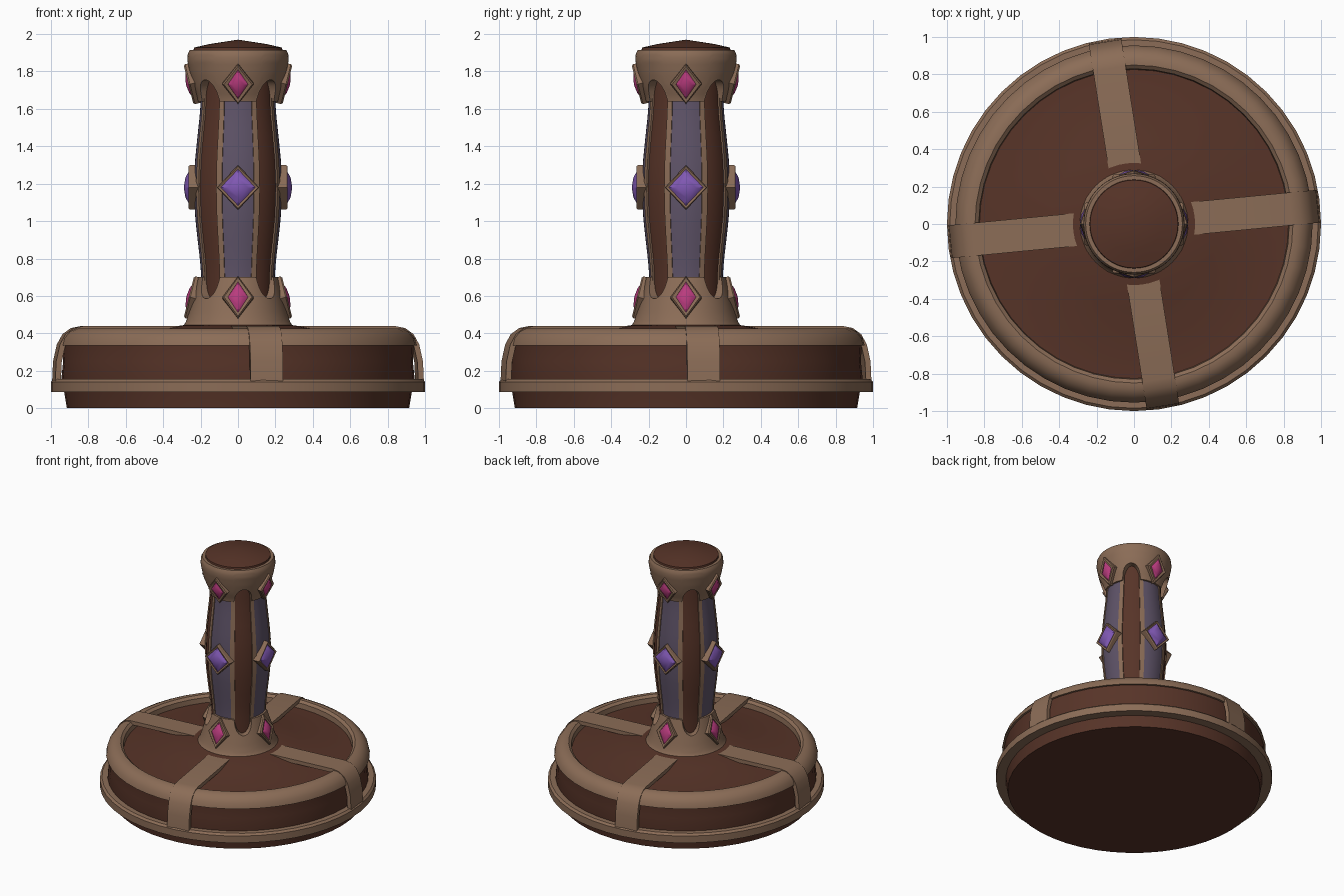
import bpy, bmesh, math
from mathutils import Matrix
from math import sin, cos, radians, pi

if "Cube" in bpy.data.objects:
    bpy.data.objects.remove(bpy.data.objects["Cube"])


def material(name, rgb):
    m = bpy.data.materials.new(name)
    m.diffuse_color = (*rgb, 1)
    m.use_nodes = True
    m.node_tree.nodes["Principled BSDF"].inputs["Base Color"].default_value = m.diffuse_color
    return m


BROWN = material("dark brown wood", (0.095, 0.034, 0.021))
TAN = material("tan bronze", (0.26, 0.152, 0.095))
SLATE = material("slate purple panel", (0.115, 0.088, 0.14))
VIOLET = material("violet gem", (0.22, 0.10, 0.46))
PINK = material("pink gem", (0.49, 0.045, 0.21))


def finish(name, bm, mat, angle=40):
    bmesh.ops.remove_doubles(bm, verts=bm.verts, dist=1e-5)
    bmesh.ops.recalc_face_normals(bm, faces=bm.faces)
    me = bpy.data.meshes.new(name)
    bm.to_mesh(me)
    bm.free()
    me.materials.append(mat)
    ob = bpy.data.objects.new(name, me)
    bpy.context.collection.objects.link(ob)
    bpy.ops.object.select_all(action='DESELECT')
    ob.select_set(True)
    bpy.context.view_layer.objects.active = ob
    if angle:
        bpy.ops.object.shade_smooth_by_angle(angle=radians(angle))
    return ob


def grid(bm, rows, wrap_u=False, wrap_v=False):
    vs = [[bm.verts.new(p) for p in row] for row in rows]
    n, m = len(vs), len(vs[0])
    for i in range(n if wrap_u else n - 1):
        for j in range(m if wrap_v else m - 1):
            a, b = vs[i], vs[(i + 1) % n]
            k = (j + 1) % m
            bm.faces.new((a[j], b[j], b[k], a[k]))
    return vs


def lathe(name, prof, mat, closed=False, n=48):
    bm = bmesh.new()
    rows = [[(r * cos(2 * pi * i / n), r * sin(2 * pi * i / n), z) for r, z in prof]
            for i in range(n)]
    grid(bm, rows, True, closed)
    bmesh.ops.dissolve_degenerate(bm, dist=1e-6, edges=bm.edges)
    return finish(name, bm, mat)


def interp(table, z):
    for (z0, r0), (z1, r1) in zip(table, table[1:]):
        if z <= z1:
            t = max(0, (z - z0) / (z1 - z0))
            return r0 + (r1 - r0) * t
    return table[-1][1]


def shell(name, mat, a0, a1, na, lo, hi, rad, depth, nz=14):
    """Curved plate between two angles; edges are turned inward by depth."""
    bm = bmesh.new()
    rows = []
    full = a1 - a0 >= 360
    for i in range(na if full else na + 1):
        a = a0 + (a1 - a0) * i / na
        zs = [lo(a) + (hi(a) - lo(a)) * j / nz for j in range(nz + 1)]
        pts = [(rad(z), z) for z in zs]
        pts = [(pts[0][0] - depth, zs[0])] + pts + [(pts[-1][0] - depth, zs[-1])]
        t = radians(a - 90)
        rows.append([(r * cos(t), r * sin(t), z) for r, z in pts])
    if not full:
        for src, at in ((rows[0], 0), (rows[-1], len(rows))):
            inner = []
            for x, y, z in src:
                r = math.hypot(x, y)
                f = min(1, (rad(z) - depth) / r)
                inner.append((x * f, y * f, z))
            rows.insert(at if at == 0 else len(rows), inner)
    grid(bm, rows, full)
    return finish(name, bm, mat)


def place(bm, k, r, z, tilt):
    bm.transform(Matrix.Rotation(k * pi / 2, 4, 'Z') @ Matrix.Translation((0, -r, z))
                 @ Matrix.Rotation(pi / 2 - radians(tilt), 4, 'X'))


def rhombus(w, h, d):
    return [(w, 0, d), (0, h, d), (-w, 0, d), (0, -h, d)]


def jewel(name, k, r, z, tilt, w, h, frame, depth, mat):
    # gem: bevelled diamond with a shallow point
    bm = bmesh.new()
    grid(bm, [rhombus(w, h, -0.02), rhombus(w, h, 0.012),
              rhombus(w * .55, h * .55, depth * .8), rhombus(0, 0, depth)], wrap_v=True)
    place(bm, k, r, z, tilt)
    finish(name + "_gem", bm, mat, 35)
    # raised diamond frame
    bm = bmesh.new()
    f = 1 + frame / w
    g = 1 + frame / h
    grid(bm, [rhombus(w * f, h * g, -0.05), rhombus(w * f, h * g, 0.012),
              rhombus(w * (f * .7 + .3), h * (g * .7 + .3), 0.02),
              rhombus(w, h, 0.016), rhombus(w, h, -0.05)], wrap_v=True)
    place(bm, k, r, z, tilt)
    finish(name + "_frame", bm, TAN, 25)


# Base: drum with a coned top, lower rim and rounded shoulder ring
lathe("base_drum", [(0, 0), (.915, 0), (.93, .09), (.945, .15), (.935, .25), (.94, .345), (.87, .37),
                    (.83, .37), (.65, .385), (.45, .415), (.3, .443), (0, .45)], BROWN)
lathe("base_rim", [(.91, .085), (1.0, .085), (1.0, .14), (.985, .155), (.91, .155)], TAN, True)
lathe("shoulder_ring", [(.92, .335), (.955, .335), (.945, .375), (.915, .41), (.88, .427),
                        (.85, .427), (.83, .41), (.825, .36)], TAN, True)

# Straps bent over the drum, each turned slightly off axis
PATH = [(.27, .438), (.84, .438), (.89, .428), (.935, .395), (.965, .34), (.985, .25), (.992, .10)]
for k, ang in enumerate((5.5, 99, 185.5, 279)):
    bm = bmesh.new()
    rows = []
    for i, (r, z) in enumerate(PATH):
        p, q = PATH[max(i - 1, 0)], PATH[min(i + 1, len(PATH) - 1)]
        L = math.hypot(q[0] - p[0], q[1] - p[1])
        nx, nz = (q[1] - p[1]) / L * .03, -(q[0] - p[0]) / L * .03
        w = .088
        rows.append([(r, -w, z), (r, w, z), (r + nx, w, z + nz), (r + nx, -w, z + nz)])
    vs = grid(bm, rows, wrap_v=True)
    bm.faces.new(vs[0])
    bm.faces.new(vs[-1])
    bm.transform(Matrix.Rotation(radians(ang), 4, 'Z'))
    finish(f"strap_{k + 1}", bm, TAN)

# Column shaft and domed top
SHAFT = [(.42, .19), (.7, .192), (.8, .2), (.9, .212), (1.03, .226), (1.18, .232), (1.32, .226),
         (1.45, .213), (1.58, .199), (1.66, .195), (1.9, .19)]
lathe("column_shaft", [(r, z) for z, r in SHAFT], BROWN)
lathe("top_dome", [(.24, 1.90), (.235, 1.928), (.15, 1.947), (0, 1.97)], BROWN)

# Four panels with edging strips
for k in range(4):
    c = 90 * k
    shell(f"panel_{k + 1}", SLATE, c - 21, c + 21, 6, lambda a: .6, lambda a: 1.72,
          lambda z: interp(SHAFT, z) + .004, .02, 20)
    for s in (-1, 1):
        mid = c + s * 25
        shell(f"panel_edging_{k + 1}_{'left' if s < 0 else 'right'}", TAN, mid - 4, mid + 4, 2,
              lambda a: .6, lambda a: 1.72, lambda z: interp(SHAFT, z) + .009, .02, 20)


# Collars with a rounded arch between the panels
def arch(a):
    d = abs((a % 90) - 45) / 17
    return 1 - math.sqrt(max(0, 1 - d * d)) if d < 1 else 1


LOW = [(.40, .335), (.425, .305), (.45, .283), (.5, .265), (.6, .237), (.7, .212), (.77, .205)]
HIGH = [(1.60, .207), (1.66, .218), (1.72, .24), (1.79, .258), (1.86, .271), (1.90, .268), (1.92, .255)]
shell("lower_collar", TAN, 0, 360, 120, lambda a: .40, lambda a: .585 + .115 * arch(a),
      lambda z: interp(LOW, z), .05)
shell("upper_collar", TAN, 0, 360, 120, lambda a: 1.755 - .115 * arch(a), lambda a: 1.915,
      lambda z: interp(HIGH, z), .05)

# Jewels on the four sides
for k in range(4):
    jewel(f"lower_{k + 1}", k, .243, .59, 14, .054, .085, .03, .034, PINK)
    jewel(f"middle_{k + 1}", k, .245, 1.18, 0, .092, .097, .022, .045, VIOLET)
    jewel(f"upper_{k + 1}", k, .245, 1.735, -14, .054, .08, .03, .034, PINK)
